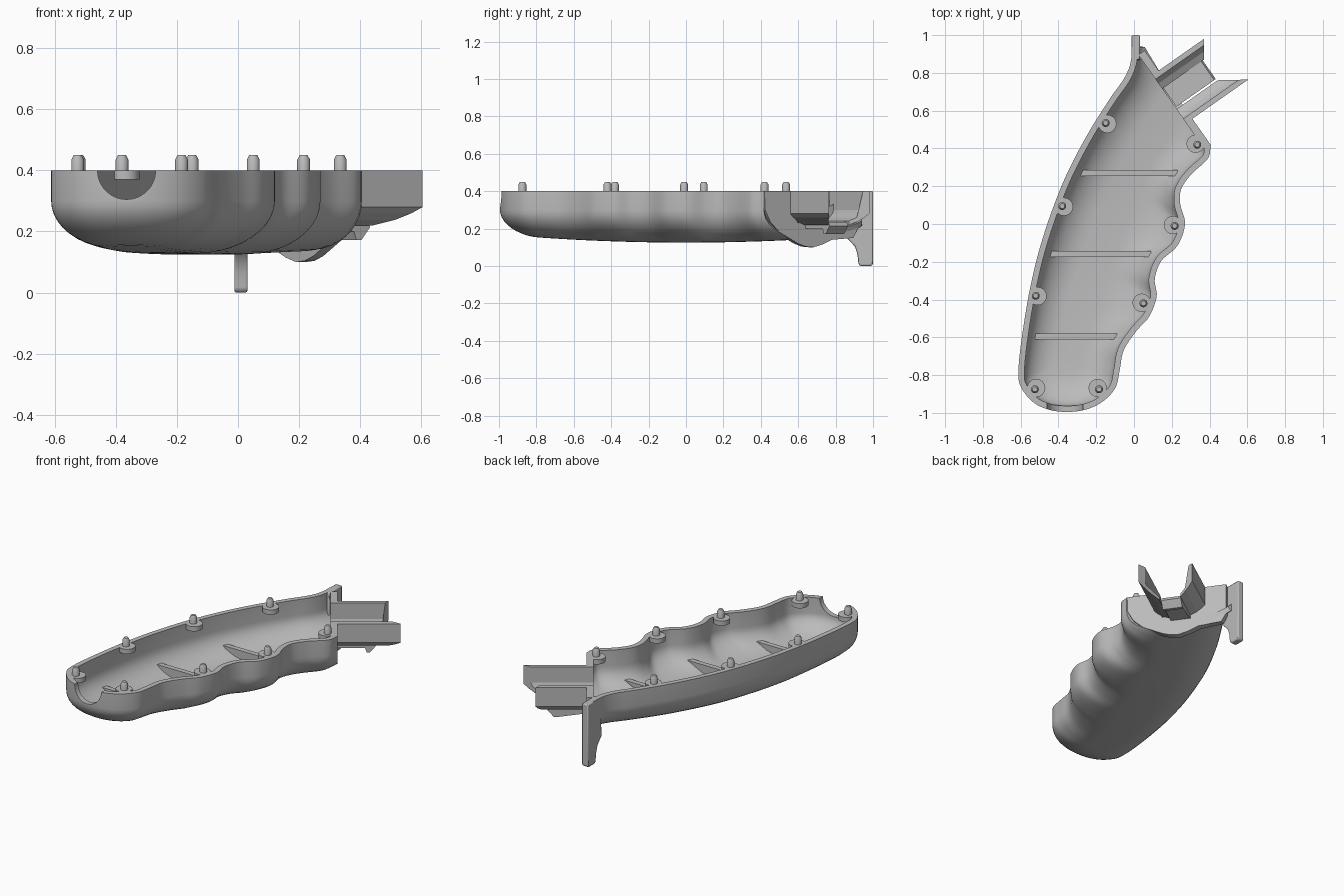
import bpy, bmesh, math
from mathutils import Vector, geometry

if "Cube" in bpy.data.objects:
    bpy.data.objects.remove(bpy.data.objects["Cube"], do_unlink=True)

grey = bpy.data.materials.new("light grey plastic")
grey.use_nodes = True
GREY = (0.5, 0.5, 0.5, 1)
grey.diffuse_color = GREY
grey.node_tree.nodes["Principled BSDF"].inputs["Base Color"].default_value = GREY

NORMAL = Vector((0.819, 0.574, 0))     # direction the tray leaves the end face
ALONG = Vector((-0.574, 0.819, 0))     # direction along the end face
END = 0.573                            # distance of the end face along NORMAL
TOP = 0.4


def end_point(u, v, z):
    return NORMAL * u + ALONG * v + Vector((0, 0, z))


def finish(name, bm):
    mesh = bpy.data.meshes.new(name)
    bm.to_mesh(mesh)
    bm.free()
    obj = bpy.data.objects.new(name, mesh)
    bpy.context.collection.objects.link(obj)
    mesh.materials.append(grey)
    return obj


def smooth(obj, angle=35):
    bpy.ops.object.select_all(action='DESELECT')
    obj.select_set(True)
    bpy.context.view_layer.objects.active = obj
    bpy.ops.object.shade_smooth_by_angle(angle=math.radians(angle))


def loft_mesh(rings, open_start=False):
    bm = bmesh.new()
    rows = [[bm.verts.new(p) for p in ring] for ring in rings]
    n = len(rows[0])
    for a, b in zip(rows, rows[1:]):
        for i in range(n):
            bm.faces.new((a[i], a[(i + 1) % n], b[(i + 1) % n], b[i]))
    caps = [bm.faces.new(rows[-1])]
    if not open_start:
        caps.append(bm.faces.new(rows[0]))
    bmesh.ops.triangulate(bm, faces=caps)
    bmesh.ops.recalc_face_normals(bm, faces=bm.faces)
    return bm


def loft(name, rings):
    return finish(name, loft_mesh(rings))


def lathe(name, x, y, profile, sides=20):
    turns = [2 * math.pi * i / sides for i in range(sides)]
    return loft(name, [[(x + r * math.cos(a), y + r * math.sin(a), z) for a in turns]
                       for r, z in profile])


def spline(points, steps=6):
    pts = [Vector(p).to_3d() for p in points]
    out = []
    for i in range(1, len(pts) - 2):
        a, b, c, d = pts[i - 1:i + 3]
        out += geometry.interpolate_bezier(b, b + (c - a) / 6, c - (d - b) / 6, c, steps + 1)[:-1]
    return out


# Outline from the horn down the back, round the butt and up the finger grooves
outline = spline([
    (.06, 1.4), (.02, 1.2), (-.01, 1), (-.015, .87), (-.05, .775), (-.13, .66), (-.26, .45),
    (-.38, .21), (-.485, -.08), (-.55, -.34), (-.595, -.61), (-.612, -.79), (-.595, -.87),
    (-.525, -.95), (-.42, -.99), (-.29, -.99), (-.18, -.95), (-.10, -.87), (-.075, -.77),
    (-.055, -.67), (.01, -.57), (.08, -.49), (.12, -.385), (.11, -.29), (.145, -.195),
    (.23, -.115), (.27, 0), (.245, .105), (.25, .185), (.305, .265), (.39, .345),
    (.406, .42), (.42, .56), (.6, .9), (.7, 1.1), (.75, 1.2)])
spine = [Vector(p).to_3d() for p in
         [(-.35, -.72), (-.28, -.4), (-.14, 0), (.03, .35), (.2, .65), (.35, .9)]]


def nearest_spine(p):
    best = []
    for a, b in zip(spine, spine[1:]):
        t = geometry.intersect_point_line(p, a, b)[1]
        q = a.lerp(b, min(1, max(0, t)))
        best.append(((q - p).length, q))
    return min(best, key=lambda e: e[0])[1]


# Grip shell: vertical wall that rounds over into a shallow floor
targets = [nearest_spine(p) for p in outline]
rings = [[(p.x, p.y, TOP) for p in outline]]
for j in range(11):
    a = math.radians(9 * j)
    ring = []
    for p, c in zip(outline, targets):
        q = p.lerp(c, 0.75 * (1 - math.cos(a)))
        sag = 0.04 * (q.y / 0.95) ** 2 * math.sin(a)
        ring.append((q.x, q.y, 0.3 - 0.175 * math.sin(a) + sag))
    rings.append(ring)
bm = loft_mesh(rings, open_start=True)
for co, no in ((NORMAL * (END - .002), NORMAL), (Vector((0, .94, 0)), Vector((0, 1, 0)))):
    bmesh.ops.bisect_plane(bm, geom=bm.verts[:] + bm.edges[:] + bm.faces[:],
                           plane_co=co, plane_no=no, clear_outer=True)
floor = min(bm.faces, key=lambda f: f.calc_center_median().z)
if floor.normal.z > 0:
    bmesh.ops.reverse_faces(bm, faces=bm.faces)
shell = finish("grip_shell", bm)
solid = shell.modifiers.new("thickness", 'SOLIDIFY')
solid.thickness = 0.032
solid.offset = -1

# Round cable notch through the butt
circle = [2 * math.pi * i / 40 for i in range(40)]
cutter = loft("notch_cutter", [[(-.365 + .095 * math.cos(a), y, TOP + .095 * math.sin(a))
                                for a in circle] for y in (-1.1, -.9)])
cutter.hide_render = True
cut = shell.modifiers.new("notch", 'BOOLEAN')
cut.operation = 'DIFFERENCE'
cut.solver = 'EXACT'
cut.object = cutter
bpy.context.view_layer.objects.active = shell
for m in ("thickness", "notch"):
    bpy.ops.object.modifier_apply(modifier=m)
bpy.data.objects.remove(cutter, do_unlink=True)
smooth(shell)

# Locating pegs on half-round bosses
pegs = [(-.15, .535), (-.38, .095), (-.52, -.38), (-.525, -.875),
        (-.185, -.875), (.05, -.42), (.215, -.01), (.335, .42)]
for i, (x, y) in enumerate(pegs):
    p = Vector((x, y, 0))
    c = p + (nearest_spine(p) - p).normalized() * 0.01
    smooth(lathe(f"boss_{i + 1}", c.x, c.y, [(.048, .37), (.048, TOP)], 32))
    smooth(lathe(f"peg_{i + 1}", x, y, [(.021, .38), (.021, .435), (.013, .45)]))

# Cross ribs on the floor
for i, (x0, x1, y) in enumerate([(-.30, .23, .27), (-.47, .09, -.16), (-.54, -.09, -.595)]):
    side = [(x0, .22), (x1, .22), (x1 - .14, .15), (x0 + .14, .15)]
    loft(f"rib_{i + 1}", [[(x, y + d, z) for x, z in side] for d in (-.016, .016)])

# End plate with a U-shaped opening
plate = [(.111, TOP), (.115, .3), (.15, .235), (.21, .18), (.33, .12), (.38, .104), (.43, .1),
         (.49, .115), (.55, .14), (.636, .15), (.69, .15), (.72, .2), (.72, TOP),
         (.585, TOP), (.585, .29), (.54, .23), (.49, .2), (.435, .19), (.38, .2), (.33, .23),
         (.285, .29), (.285, TOP)]
smooth(loft("end_plate", [[end_point(u, v, z) for v, z in plate] for u in (END - .04, END)]), 25)

# Horn below the tip
horn = [(1, 0.01), (1, TOP), (.87, TOP), (.86, .15), (.885, .125), (.905, .1), (.917, .06),
        (.922, .01), (.932, 0), (.99, 0)]
horn_obj = loft("horn", [[(x, y, z) for y, z in horn] for x in (-.012, .031)])
bev = horn_obj.modifiers.new("soft_edges", 'BEVEL')
bev.width = 0.006
bev.segments = 2
bev.limit_method = 'ANGLE'
smooth(horn_obj, 30)

# Tray side walls: (distance from the outer face, height), ends cut at a slant
wall = [(0, TOP), (0, .28), (.02, .26), (.05, .238), (.09, .22),
        (.09, .24), (.055, .26), (.035, .28), (.028, .3), (.028, TOP)]
for name, v0, sign, tip, slant in (("right_tray_wall", .279, 1, .934, 1.5),
                                   ("left_tray_wall", .59, -1, .866, .7)):
    loft(name, [[end_point(END - .04, v0 + sign * d, z) for d, z in wall],
                [end_point(tip - slant * d, v0 + sign * d, z) for d, z in wall]])

# Spring clip between the walls, with a catch underneath
clip = [(.54, .2), (.73, .2), (.74, .172), (.76, .172), (.795, .215), (.785, .235), (.54, .225)]
loft("spring_clip", [[end_point(u, v, z) for u, z in clip] for v in (.38, .5)])
